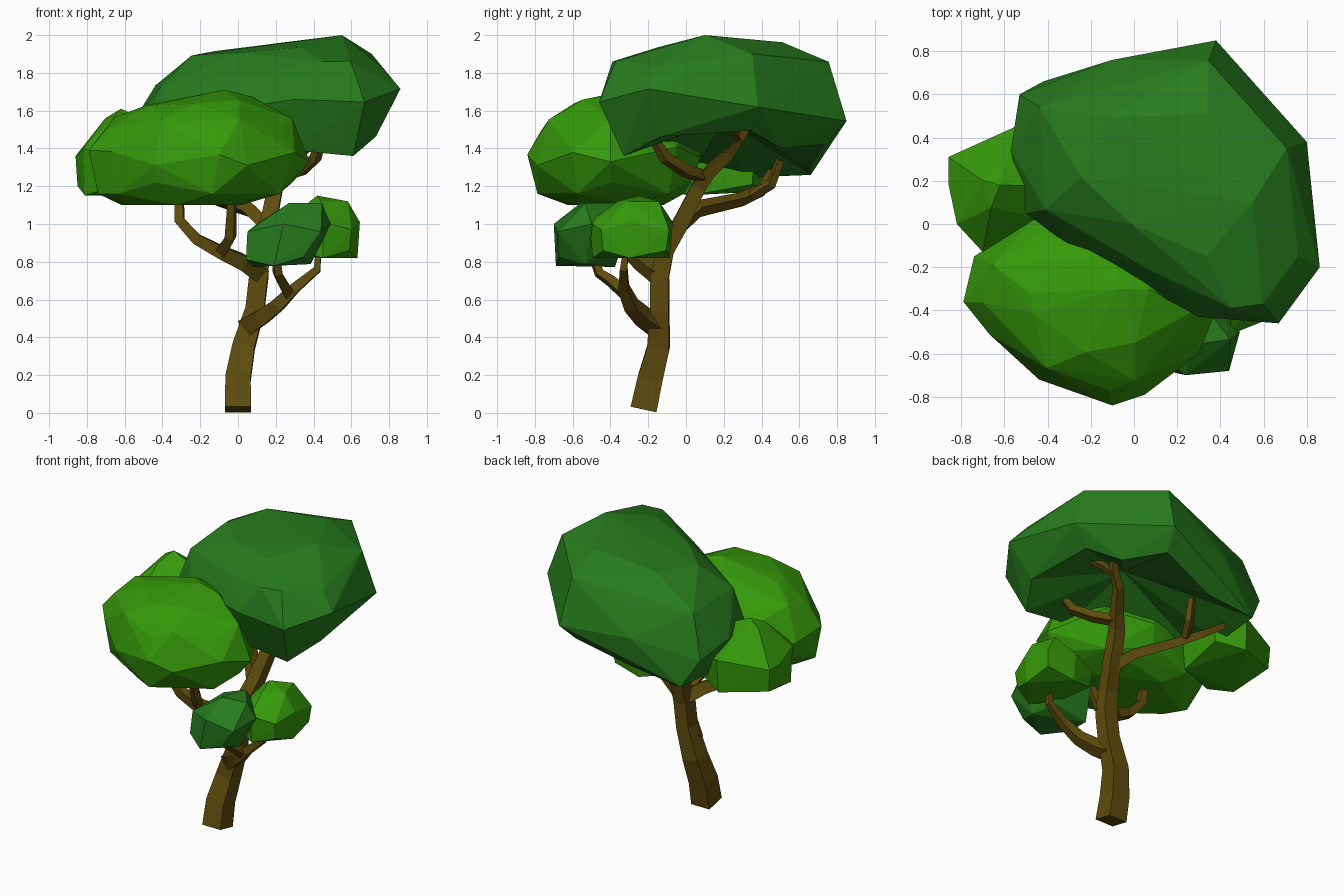
import bpy, bmesh, math
from mathutils import Vector

if "Cube" in bpy.data.objects:
    bpy.data.objects.remove(bpy.data.objects["Cube"])


def material(name, rgb):
    m = bpy.data.materials.new(name)
    m.diffuse_color = (*rgb, 1)
    m.use_nodes = True
    m.node_tree.nodes["Principled BSDF"].inputs["Base Color"].default_value = m.diffuse_color
    return m


DARK = material("dark_leaf", (0.02, 0.2, 0.012))
BRIGHT = material("bright_leaf", (0.036, 0.32, 0.003))
BARK = material("bark", (0.115, 0.072, 0.004))


def finish(name, bm, mat):
    bmesh.ops.recalc_face_normals(bm, faces=bm.faces[:])
    me = bpy.data.meshes.new(name)
    bm.to_mesh(me)
    bm.free()
    me.materials.append(mat)
    ob = bpy.data.objects.new(name, me)
    bpy.context.collection.objects.link(ob)
    return ob


def clump(name, mat, outline, levels, zigzag=0.03, extra=(), dimple=None):
    """Faceted leaf mass: plan outline repeated at levels
    (scale, z, tilt_x, tilt_y, shift_x, shift_y), then wrapped in a hull."""
    bm = bmesh.new()
    pts = [Vector(p) for p in outline]
    n = len(pts)
    c = sum(pts, Vector((0, 0))) / n
    for k, (s, z, tx, ty, sx, sy) in enumerate(levels):
        ring, amp = pts, zigzag
        if s < 0.7:   # fewer, half-step points on the small end rings
            ring = [(pts[i] + pts[(i + 1) % n]) / 2 for i in range(0, n, 2)]
            amp = 0
        for i, p in enumerate(ring):
            d = (p - c) * s
            bm.verts.new((c.x + d.x + sx, c.y + d.y + sy,
                          z + tx * d.x + ty * d.y + amp * (-1) ** (i + k)))
    for p in extra:
        bm.verts.new(p)
    bmesh.ops.convex_hull(bm, input=bm.verts[:])
    inner = [v for v in bm.verts if not v.link_faces]
    bmesh.ops.delete(bm, geom=inner, context='VERTS')
    if dimple:        # hollow underside
        bm.normal_update()
        low = [f for f in bm.faces if f.normal.z < -0.8]
        bmesh.ops.delete(bm, geom=low, context='FACES')
        tip = bm.verts.new(dimple)
        for e in [e for e in bm.edges if e.is_boundary]:
            bm.faces.new((e.verts[0], e.verts[1], tip))
    return finish(name, bm, mat)


def limb(name, path, sides=4):
    """Tapered square tube through (x, y, z, radius) points."""
    bm = bmesh.new()
    P = [Vector(p[:3]) for p in path]
    rings, side, prev = [], Vector((0, -1, 0)), None
    for i, p in enumerate(P):
        t = (P[min(i + 1, len(P) - 1)] - P[max(i - 1, 0)]).normalized()
        if prev:
            side = prev.rotation_difference(t) @ side
        side = (side - t * side.dot(t)).normalized()
        other = t.cross(side)
        prev = t
        rings.append([bm.verts.new(p + 1.35 * path[i][3] * (
            side * math.cos(a) + other * math.sin(a)))
            for a in (math.tau * (j + .5) / sides for j in range(sides))])
    for a, b in zip(rings, rings[1:]):
        for j in range(sides):
            k = (j + 1) % sides
            bm.faces.new((a[j], a[k], b[k], b[j]))
    bm.faces.new(rings[0])
    bm.faces.new(rings[-1])
    return finish(name, bm, BARK)


# Trunk
limb("trunk", [(0, -.225, .018, .073), (0, -.19, .18, .07), (.03, -.145, .35, .062),
               (.09, -.14, .55, .052), (.11, -.14, .72, .052), (.12, -.11, .86, .048),
               (.16, -.03, 1.0, .045), (.2, .07, 1.2, .04), (.25, .13, 1.28, .034),
               (.33, .24, 1.38, .027), (.41, .29, 1.46, .024), (.45, .34, 1.53, .018)])

# Branches
limb("crown_fork_right", [(.22, .1, 1.25, .03), (.33, .0, 1.28, .028),
                          (.41, -.11, 1.35, .025), (.44, -.17, 1.45, .02)])
limb("crown_fork_left", [(.39, .28, 1.44, .02), (.47, .25, 1.49, .02), (.53, .2, 1.53, .016)])
limb("back_branch", [(.15, -.04, .99, .035), (.06, .06, 1.08, .034), (-.11, .29, 1.13, .028),
                     (-.22, .4, 1.18, .025), (-.36, .45, 1.27, .02)])
limb("back_branch_fork", [(-.13, .35, 1.15, .022), (-.08, .45, 1.21, .022),
                          (-.06, .5, 1.34, .018)])
limb("left_branch", [(.12, -.14, .73, .045), (.02, -.23, .8, .042), (-.09, -.29, .85, .036),
                     (-.22, -.31, .92, .03), (-.31, -.3, 1.02, .027), (-.31, -.27, 1.14, .022)])
limb("left_branch_fork", [(-.09, -.29, .85, .03), (-.04, -.39, .93, .026), (-.03, -.47, 1.14, .02)])
limb("right_branch", [(.05, -.15, .46, .05), (.13, -.23, .51, .043), (.21, -.29, .57, .036),
                      (.3, -.33, .66, .028), (.42, -.33, .76, .02), (.425, -.32, .86, .014)])
limb("right_branch_fork", [(.27, -.32, .63, .028), (.23, -.4, .7, .025),
                           (.21, -.46, .74, .022), (.2, -.5, .85, .018)])

# Main crown
clump("main_crown", DARK,
      [(-.53, .6), (-.1, .76), (.38, .85), (.6, .57), (.8, .38), (.86, -.2),
       (.67, -.46), (.3, -.43), (.05, -.27), (-.3, -.1), (-.5, .05), (-.57, .34)],
      [(.82, 1.38, .17, -.04, 0, 0), (1, 1.58, .12, -.05, 0, 0),
       (.86, 1.78, .15, .03, 0, 0), (.57, 1.93, .1, 0.04, .0, .03)],
      extra=[(.61, -.33, 1.36), (-.42, .66, 1.26), (-.38, .48, 1.23), (.45, -.39, 1.86),
             (.55, .1, 2.0)],
      dimple=(.25, .2, 1.55))

# Front crown
clump("front_crown", BRIGHT,
      [(-.79, -.36), (-.74, -.15), (-.45, .04), (-.1, .08), (.2, -.05), (.38, -.4),
       (.3, -.6), (.05, -.79), (-.1, -.84), (-.44, -.72), (-.67, -.51)],
      [(.6, 1.1, 0, 0, -.07, 0), (.88, 1.19, 0, 0, -.02, 0), (1, 1.36, 0, 0.05, 0, 0),
       (.84, 1.53, 0, 0.02, 0, 0), (.52, 1.65, .08, .05, 0.02, 0)],
      extra=[(-.07, -.3, 1.71)])

# Left crown
clump("left_crown", BRIGHT,
      [(-.86, .31), (-.55, .45), (-.36, .36), (-.38, .02), (-.7, -.13), (-.82, 0), (-.86, .19)],
      [(.95, 1.18, 0, .05, 0, 0), (1, 1.38, 0, 0, 0, 0), (.4, 1.56, 0, 0, .03, 0)],
      zigzag=.02, extra=[(-.62, .18, 1.61)])

# Low tufts
clump("low_tuft_front", DARK,
      [(.05, -.57), (.24, -.7), (.44, -.68), (.49, -.5), (.4, -.32), (.1, -.3)],
      [(.78, .8, .05, 0, -.06, -.03), (1, .98, 0, 0, 0, 0), (.55, 1.11, 0, 0, .06, .02)],
      zigzag=.02)
clump("low_tuft_right", BRIGHT,
      [(.28, -.45), (.45, -.51), (.6, -.45), (.645, -.3), (.63, -.09), (.42, -.07), (.23, -.13)],
      [(.93, .84, 0, 0, 0, 0), (1, .99, 0, 0, 0, 0), (.55, 1.12, 0, 0, .03, .03)],
      zigzag=.02, extra=[(.42, -.25, 1.15)])
